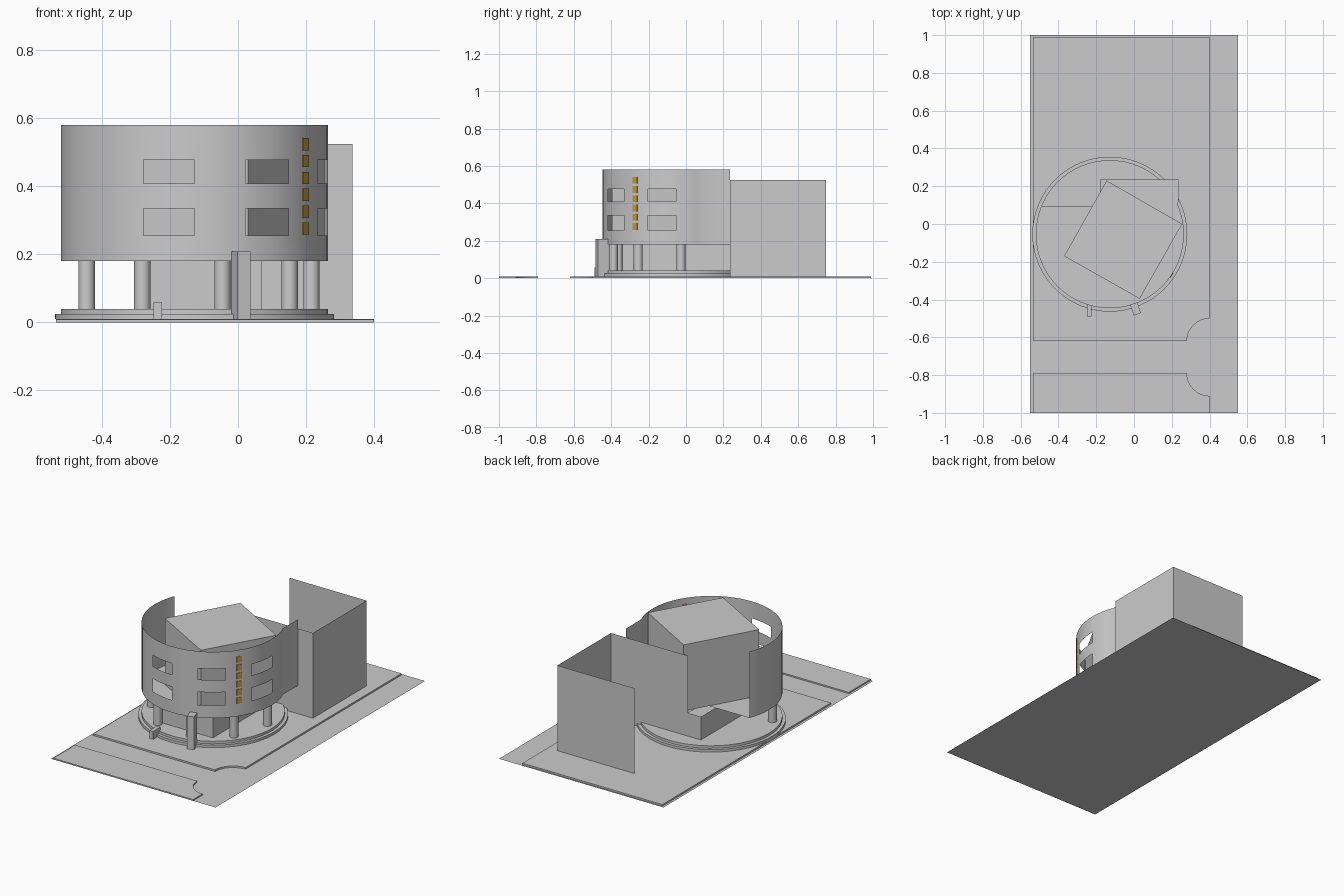
import bpy, bmesh
from math import sin, cos, pi, radians
from mathutils import Matrix

if "Cube" in bpy.data.objects:
    bpy.data.objects.remove(bpy.data.objects["Cube"])

CX, CY, R = -0.128, -0.054, 0.392      # drum centre and radius
FLOOR, TOP = 0.18, 0.58


def ring(a, r=R):
    """Point on the drum; angle in degrees from the front, towards the right."""
    return CX + r * sin(radians(a)), CY - r * cos(radians(a))


def finish(name, bm, smooth=False):
    bmesh.ops.remove_doubles(bm, verts=bm.verts, dist=1e-5)
    me = bpy.data.meshes.new(name)
    bm.to_mesh(me)
    bm.free()
    ob = bpy.data.objects.new(name, me)
    bpy.context.collection.objects.link(ob)
    if smooth:
        bpy.ops.object.select_all(action='DESELECT')
        ob.select_set(True)
        bpy.context.view_layer.objects.active = ob
        bpy.ops.object.shade_smooth_by_angle(angle=radians(30))
    return ob


def prism(name, pts, z0, z1):
    """Extrude an outline upwards; a flat sheet when z0 equals z1."""
    bm = bmesh.new()
    f = bm.faces.new([bm.verts.new((x, y, z0)) for x, y in pts])
    if z1 > z0:
        new = bmesh.ops.extrude_face_region(bm, geom=[f])['geom']
        vs = [v for v in new if isinstance(v, bmesh.types.BMVert)]
        bmesh.ops.translate(bm, verts=vs, vec=(0, 0, z1 - z0))
        bmesh.ops.recalc_face_normals(bm, faces=bm.faces)
    return finish(name, bm)


def rect(x0, y0, x1, y1):
    return [(x0, y0), (x1, y0), (x1, y1), (x0, y1)]


def cylinder(name, x, y, r, z0, z1, n):
    bm = bmesh.new()
    bmesh.ops.create_cone(bm, cap_ends=True, segments=n, radius1=r, radius2=r, depth=z1 - z0,
                          matrix=Matrix.Translation((x, y, (z0 + z1) / 2)))
    return finish(name, bm, True)


def sheet(name, pts, z0, z1):
    """Thin upright walls following a path."""
    bm = bmesh.new()
    for (ax, ay), (bx, by) in zip(pts, pts[1:]):
        bm.faces.new([bm.verts.new(c) for c in
                      ((ax, ay, z0), (bx, by, z0), (bx, by, z1), (ax, ay, z1))])
    return finish(name, bm)


def radial_box(name, a, r0, r1, w, z0, z1):
    ux, uy = sin(radians(a)), -cos(radians(a))
    tx, ty = -uy * w / 2, ux * w / 2
    pts = [(CX + ux * r + s * tx, CY + uy * r + s * ty)
           for r, s in ((r0, -1), (r1, -1), (r1, 1), (r0, 1))]
    return prism(name, pts, z0, z1)


# Ground and the two pavements with a scooped street corner
prism("ground", rect(-0.55, -1, 0.55, 1), 0, 0)


def scoop(cy, a0, a1):
    return [(0.40 + 0.12 * cos(radians(a0 + (a1 - a0) * i / 8)),
             cy + 0.12 * sin(radians(a0 + (a1 - a0) * i / 8))) for i in range(9)]


prism("main_pavement", [(-0.535, -0.62)] + scoop(-0.62, 180, 90)
      + [(0.40, 0.99), (-0.535, 0.99)], 0, 0.01)
prism("far_pavement", [(-0.535, -0.79), (-0.535, -1), (0.40, -1)]
      + scoop(-0.79, 270, 180), 0, 0.008)

# Round steps
cylinder("lower_step", CX, CY, 0.41, 0.01, 0.025, 64)
cylinder("upper_step", CX, CY, 0.392, 0.025, 0.04, 64)

# Curved drum wall with window openings, ending in a straight piece at the right
STEP = 5.625
angles = [-112.5 + STEP * i for i in range(41)]
levels = [FLOOR, 0.256, 0.335, 0.409, 0.477, TOP]
windows = [(-22.5, 0), (22.5, 45), (67.5, 90)]
bm = bmesh.new()
path = [ring(a) for a in angles] + [(0.235, 0.236)]
for i, ((ax, ay), (bx, by)) in enumerate(zip(path, path[1:])):
    mid = angles[i] + STEP / 2
    opening = any(lo < mid < hi for lo, hi in windows)
    for k in range(5):
        if opening and k in (1, 3):
            continue
        z0, z1 = levels[k], levels[k + 1]
        bm.faces.new([bm.verts.new(c) for c in
                      ((ax, ay, z0), (bx, by, z0), (bx, by, z1), (ax, ay, z1))])
finish("drum_wall", bm, True)

# Drum floor
prism("drum_floor", path + [(-0.18, 0.236), (-0.18, path[0][1])], FLOOR, FLOOR)

# Turned block inside the drum
prism("inner_block", [(-0.145, 0.23), (-0.37, -0.17), (0.03, -0.396), (0.255, 0.0)],
      FLOOR, TOP)

# Ground-floor room under the drum
sheet("ground_room", [(-0.265, 0.236), (-0.265, -0.34), (0.07, -0.34), (0.07, 0.236)],
      0.04, FLOOR)
sheet("room_back_wall", [(-0.18, 0.236), (-0.265, 0.236)], 0.01, FLOOR)

# Rear wing: three roofless walls
sheet("rear_wing", [(-0.18, 0.236), (0.336, 0.236), (0.336, 0.748), (-0.18, 0.748)],
      0.01, 0.525)

# Columns around the drum edge
for i in range(5):
    x, y = ring(94.5 - 40.3 * i, 0.345)
    cylinder(f"column_{i + 1}", x, y, 0.024, 0.04, FLOOR, 32)

# Entrance pillar and low block
radial_box("entrance_pillar", 19, 0.388, 0.448, 0.04, 0.01, 0.208)
prism("low_block", rect(-0.248, -0.49, -0.224, -0.42), 0.01, 0.058)

# Plain gold plaques on the wall
gold = bpy.data.materials.new("gold")
gold.diffuse_color = (0.55, 0.33, 0.05, 1)
gold.use_nodes = True
gold.node_tree.nodes["Principled BSDF"].inputs["Base Color"].default_value = gold.diffuse_color
for i in range(6):
    z = 0.276 + 0.0496 * i
    ob = radial_box(f"plaque_{i + 1}", 56.25, 0.389, 0.395, 0.03, z - 0.018, z + 0.018)
    ob.data.materials.append(gold)
